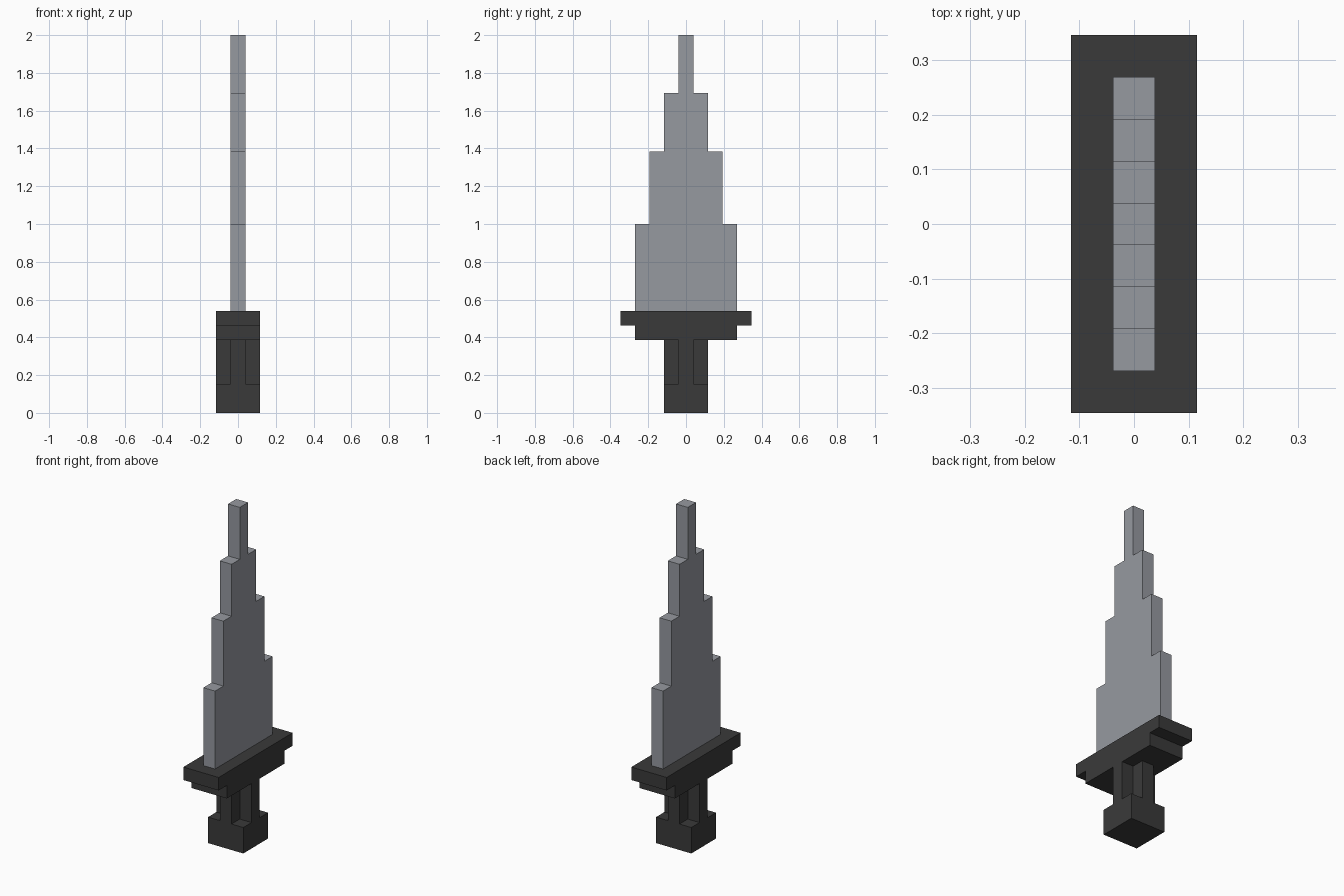
import bpy
import bmesh

if "Cube" in bpy.data.objects:
    bpy.data.objects.remove(bpy.data.objects["Cube"], do_unlink=True)

U = 2 / 26  # one block


def make_material(name, color):
    mat = bpy.data.materials.new(name)
    mat.use_nodes = True
    mat.diffuse_color = color
    bsdf = mat.node_tree.nodes["Principled BSDF"]
    bsdf.inputs["Base Color"].default_value = color
    bsdf.inputs["Roughness"].default_value = 0.8
    return mat


def extrude_outline(name, points, direction, mat):
    """Extrude a flat outline, given in blocks, along a direction."""
    bm = bmesh.new()
    face = bm.faces.new([bm.verts.new([c * U for c in p]) for p in points])
    result = bmesh.ops.extrude_face_region(bm, geom=[face])
    moved = [g for g in result["geom"] if isinstance(g, bmesh.types.BMVert)]
    bmesh.ops.translate(bm, verts=moved, vec=[c * U for c in direction])
    bmesh.ops.recalc_face_normals(bm, faces=bm.faces)
    mesh = bpy.data.meshes.new(name)
    bm.to_mesh(mesh)
    bm.free()
    mesh.materials.append(mat)
    obj = bpy.data.objects.new(name, mesh)
    bpy.context.collection.objects.link(obj)
    return obj


def stepped_plate(name, thickness, steps, mat):
    """Symmetric stepped silhouette from (width, bottom, top) tiers."""
    side = [(w / 2, z) for w, low, high in steps for z in (low, high)]
    outline = side + [(-y, z) for y, z in reversed(side)]
    points = [(-thickness / 2, y, z) for y, z in outline]
    return extrude_outline(name, points, (thickness, 0, 0), mat)


steel = make_material("steel grey", (0.305, 0.32, 0.352, 1))
dark = make_material("dark grey", (0.042, 0.042, 0.042, 1))

# Blade narrowing in steps to the tip
stepped_plate("blade", 1, [(7, 7, 13), (5, 13, 18), (3, 18, 22), (1, 22, 26)], steel)

# Two-tier crossguard
stepped_plate("crossguard", 3, [(7, 5, 6), (9, 6, 7)], dark)

# Grip with a plus-shaped cross-section
quarter = [(1.5, 0.5), (0.5, 0.5), (0.5, 1.5)]
plus = []
for turn in range(4):
    plus += [(x, y, 2) for x, y in quarter]
    quarter = [(-y, x) for x, y in quarter]
extrude_outline("grip", plus, (0, 0, 3), dark)

# Square pommel
stepped_plate("pommel", 3, [(3, 0, 2)], dark)
